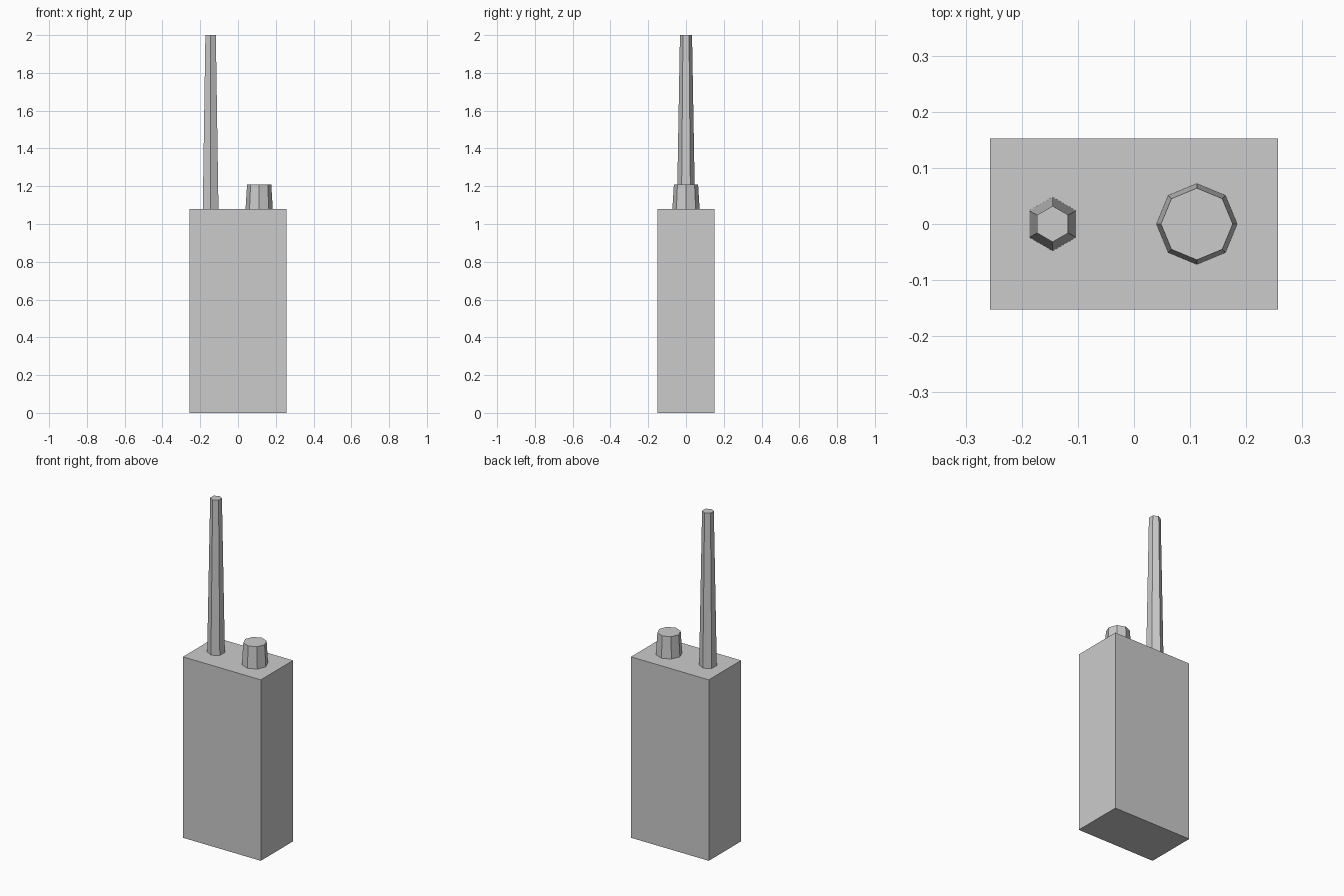
import bpy
import bmesh
from mathutils import Matrix, Vector

default_cube = bpy.data.objects.get("Cube")
if default_cube:
    bpy.data.objects.remove(default_cube, do_unlink=True)

BODY_SIZE = Vector((0.514, 0.304, 1.08))

# One plain grey material
grey = bpy.data.materials.new("light_grey")
grey.use_nodes = True
colour = (0.6, 0.6, 0.6, 1.0)
grey.diffuse_color = colour
grey.node_tree.nodes["Principled BSDF"].inputs["Base Color"].default_value = colour


def add_part(name, bm):
    mesh = bpy.data.meshes.new(name)
    bm.to_mesh(mesh)
    bm.free()
    mesh.materials.append(grey)
    part = bpy.data.objects.new(name, mesh)
    bpy.context.collection.objects.link(part)
    return part


def tapered_post(name, sides, x, base_radius, top_radius, height):
    """Flat-faced tapering post standing on top of the body."""
    bm = bmesh.new()
    bmesh.ops.create_cone(bm, cap_ends=True, segments=sides, radius1=base_radius,
                          radius2=top_radius, depth=height)
    part = add_part(name, bm)
    part.location = (x, 0, BODY_SIZE.z + height / 2)
    return part


# Box body
bm = bmesh.new()
bmesh.ops.create_cube(bm, size=1, matrix=Matrix.Diagonal(BODY_SIZE.to_4d()))
body = add_part("body", bm)
body.location.z = BODY_SIZE.z / 2

# Six-sided antenna on the right, eight-sided knob on the left
tapered_post("antenna", 6, -0.145, 0.048, 0.032, 2 - BODY_SIZE.z)
tapered_post("knob", 8, 0.112, 0.072, 0.064, 0.13)
